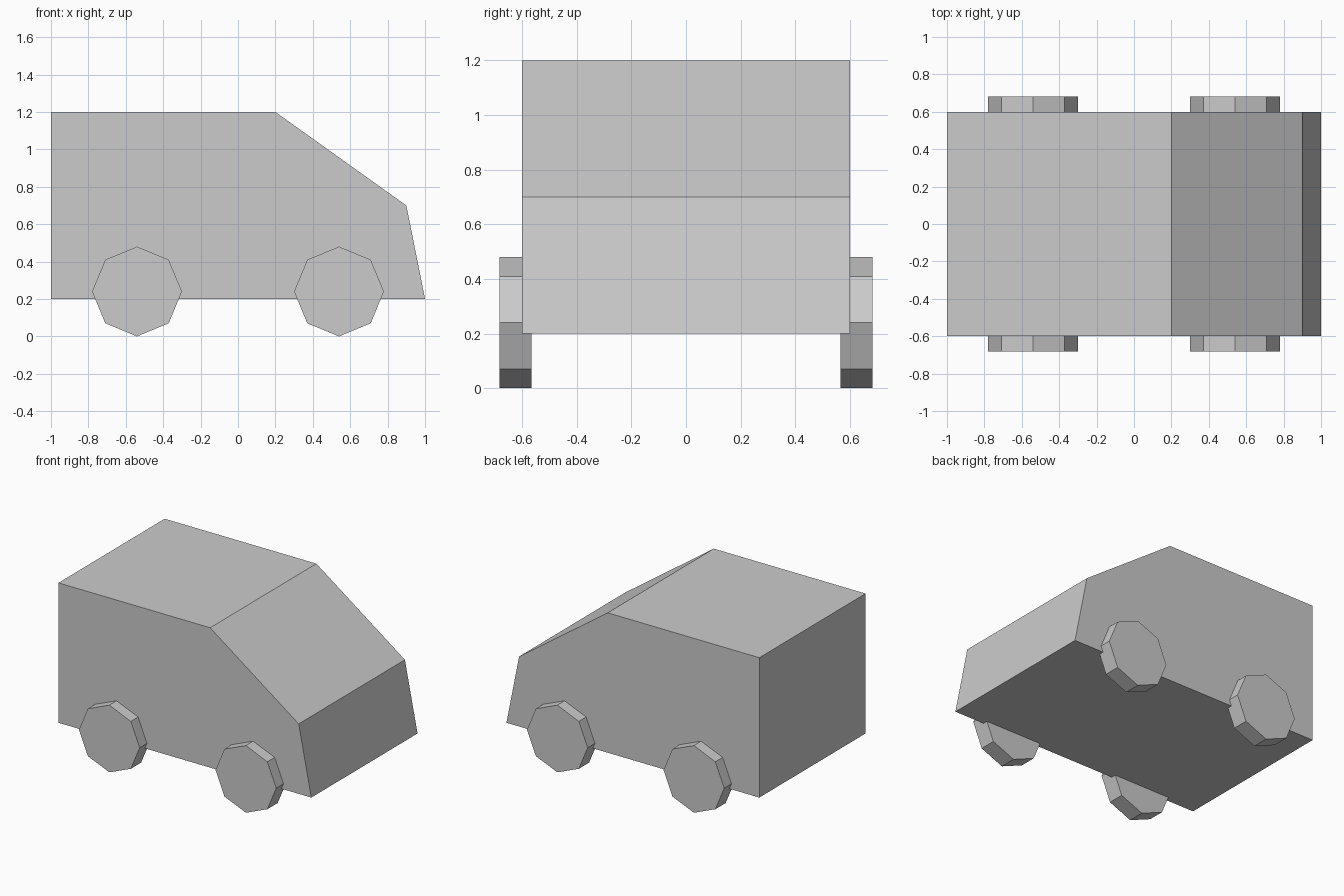
import bpy
import bmesh
from math import pi
from mathutils import Matrix

if "Cube" in bpy.data.objects:
    bpy.data.objects.remove(bpy.data.objects["Cube"])


def make_object(name, bm):
    bmesh.ops.recalc_face_normals(bm, faces=bm.faces)
    mesh = bpy.data.meshes.new(name)
    bm.to_mesh(mesh)
    bm.free()
    obj = bpy.data.objects.new(name, mesh)
    bpy.context.collection.objects.link(obj)
    return obj


# Van body: side profile (x, z) extruded across the width
profile = [(-1, 0.2), (1, 0.2), (0.9, 0.7), (0.2, 1.2), (-1, 1.2)]
bm = bmesh.new()
side = bm.faces.new([bm.verts.new((x, -0.6, z)) for x, z in profile])
extruded = bmesh.ops.extrude_face_region(bm, geom=[side], use_keep_orig=True)
moved = [v for v in extruded["geom"] if isinstance(v, bmesh.types.BMVert)]
bmesh.ops.translate(bm, verts=moved, vec=(0, 1.2, 0))
make_object("van_body", bm)


# Wheels: eight-sided discs, partly sunk into the body
def wheel(name, x, y, radius=0.24, width=0.117):
    bm = bmesh.new()
    bmesh.ops.create_cone(bm, cap_ends=True, segments=8, radius1=radius,
                          radius2=radius, depth=width,
                          matrix=Matrix.Rotation(pi / 2, 4, 'X'))
    make_object(name, bm).location = (x, y, radius)


for end, x in (("rear", -0.54), ("front", 0.54)):
    for hand, y in (("right", -0.6235), ("left", 0.6235)):
        wheel(f"{end}_{hand}_wheel", x, y)
